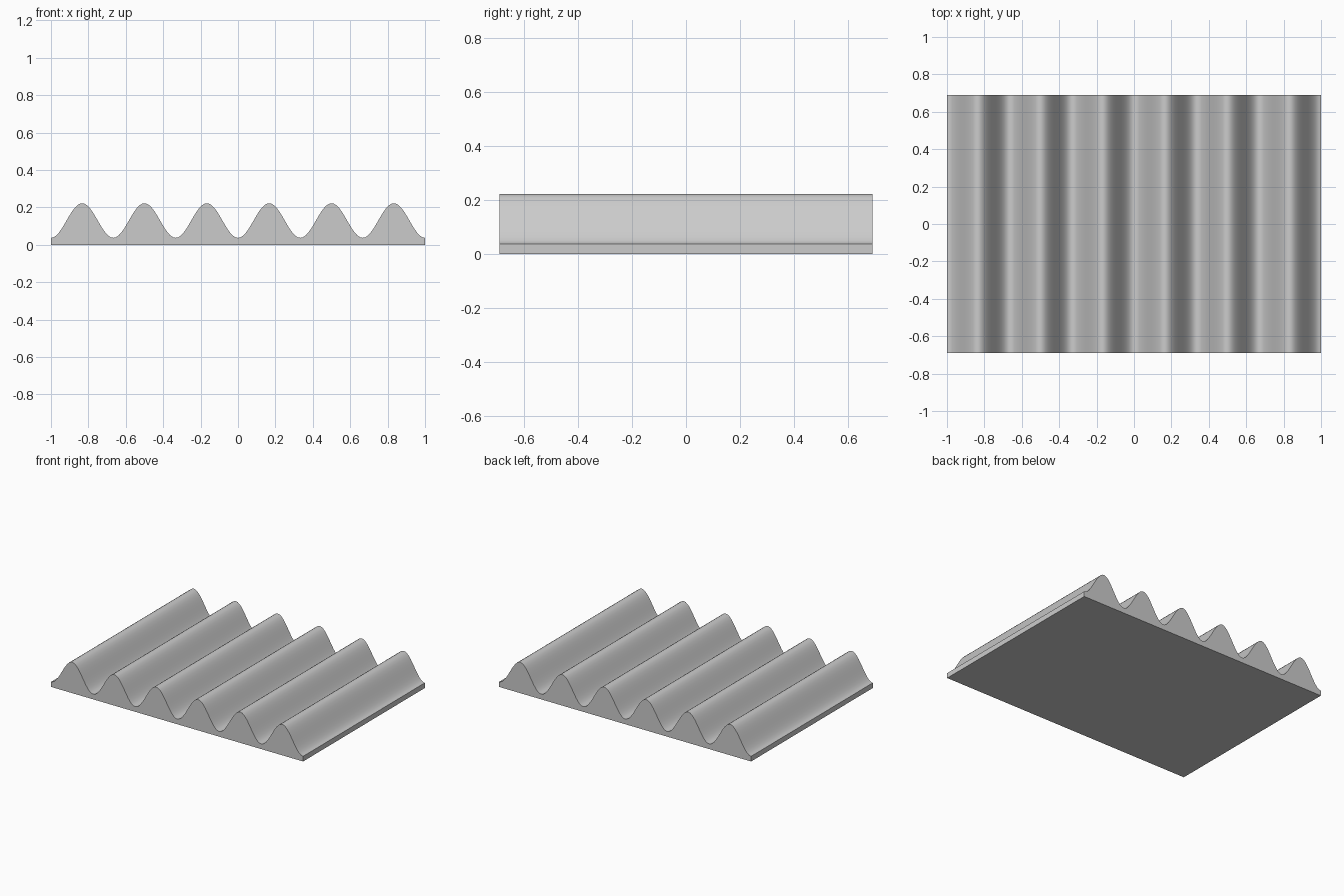
import bpy
import bmesh
import math

cube = bpy.data.objects.get("Cube")
if cube:
    bpy.data.objects.remove(cube, do_unlink=True)

HALF_X, HALF_Y = 1.0, 0.69
LOW, HIGH = 0.037, 0.222
WAVES, STEPS = 6, 24

# Plain grey material
grey = bpy.data.materials.new("light_grey")
grey.use_nodes = True
colour = (0.6, 0.6, 0.6, 1)
grey.diffuse_color = colour
grey.node_tree.nodes["Principled BSDF"].inputs["Base Color"].default_value = colour

# Wave profile closed by a flat underside
count = WAVES * STEPS
profile = [(-HALF_X, 0)]
for i in range(count + 1):
    lift = (1 - math.cos(math.tau * i / STEPS)) / 2
    profile.append((-HALF_X + 2 * HALF_X * i / count, LOW + (HIGH - LOW) * lift))
profile.append((HALF_X, 0))

# Extrude the profile from front to back
bm = bmesh.new()
face = bm.faces.new([bm.verts.new((x, -HALF_Y, z)) for x, z in profile])
extruded = bmesh.ops.extrude_face_region(bm, geom=[face], use_keep_orig=True)
back = [v for v in extruded["geom"] if isinstance(v, bmesh.types.BMVert)]
bmesh.ops.translate(bm, verts=back, vec=(0, 2 * HALF_Y, 0))
bmesh.ops.recalc_face_normals(bm, faces=bm.faces)

mesh = bpy.data.meshes.new("corrugated_panel")
bm.to_mesh(mesh)
bm.free()
mesh.materials.append(grey)
panel = bpy.data.objects.new("corrugated_panel", mesh)
bpy.context.collection.objects.link(panel)

# Smooth waves, sharp rims
bpy.ops.object.select_all(action="DESELECT")
panel.select_set(True)
bpy.context.view_layer.objects.active = panel
bpy.ops.object.shade_smooth_by_angle(angle=math.radians(35))
